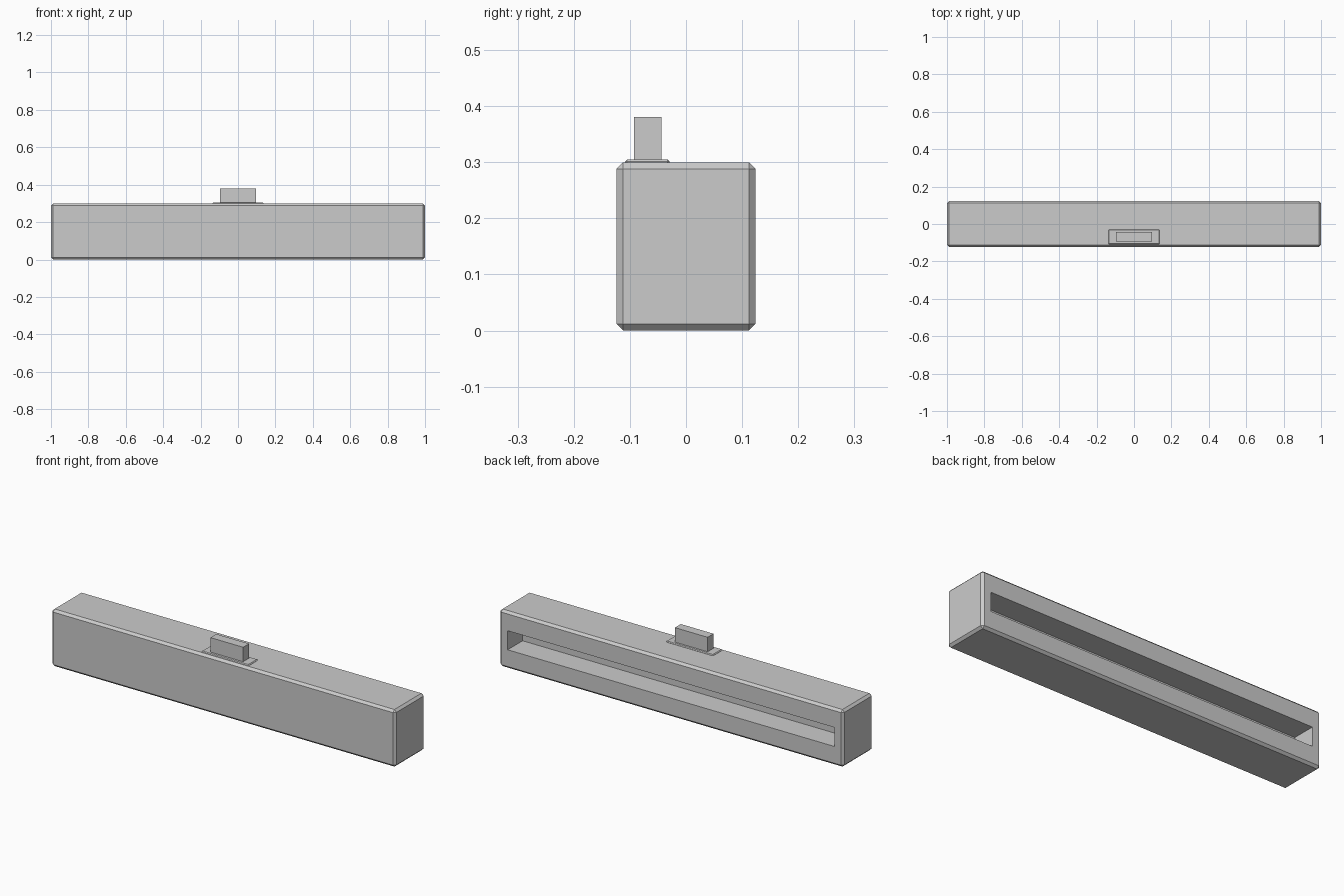
import bpy

if "Cube" in bpy.data.objects:
    bpy.data.objects.remove(bpy.data.objects["Cube"], do_unlink=True)

# Single grey material
grey = bpy.data.materials.new("light_grey")
grey.use_nodes = True
colour = (0.6, 0.6, 0.6, 1)
grey.diffuse_color = colour
grey.node_tree.nodes["Principled BSDF"].inputs["Base Color"].default_value = colour


def box(name, low, high, chamfer=0):
    """Box between two corners, with optional flat chamfers on every edge."""
    centre = [(a + b) / 2 for a, b in zip(low, high)]
    bpy.ops.mesh.primitive_cube_add(size=1, location=centre)
    obj = bpy.context.object
    obj.name = obj.data.name = name
    obj.scale = [b - a for a, b in zip(low, high)]
    bpy.ops.object.transform_apply(location=False, rotation=False, scale=True)
    obj.data.materials.append(grey)
    if chamfer:
        bevel = obj.modifiers.new("chamfer", 'BEVEL')
        bevel.width = chamfer
        bevel.segments = 1
    return obj


# Long chamfered housing
housing = box("housing", (-1, -0.124, 0), (1, 0.124, 0.3), 0.012)

# Long slot recessed into the back
slot = box("slot_cutter", (-0.95, 0, 0.1), (0.95, 0.2, 0.2))
slot.hide_render = True
slot.hide_viewport = True
cut = housing.modifiers.new("slot", 'BOOLEAN')
cut.operation = 'DIFFERENCE'
cut.solver = 'EXACT'
cut.object = slot

# Thin plate and upright tab on top, near the front
box("tab_plate", (-0.137, -0.109, 0.29), (0.137, -0.029, 0.305), 0.004)
box("tab", (-0.095, -0.093, 0.295), (0.095, -0.044, 0.381))
